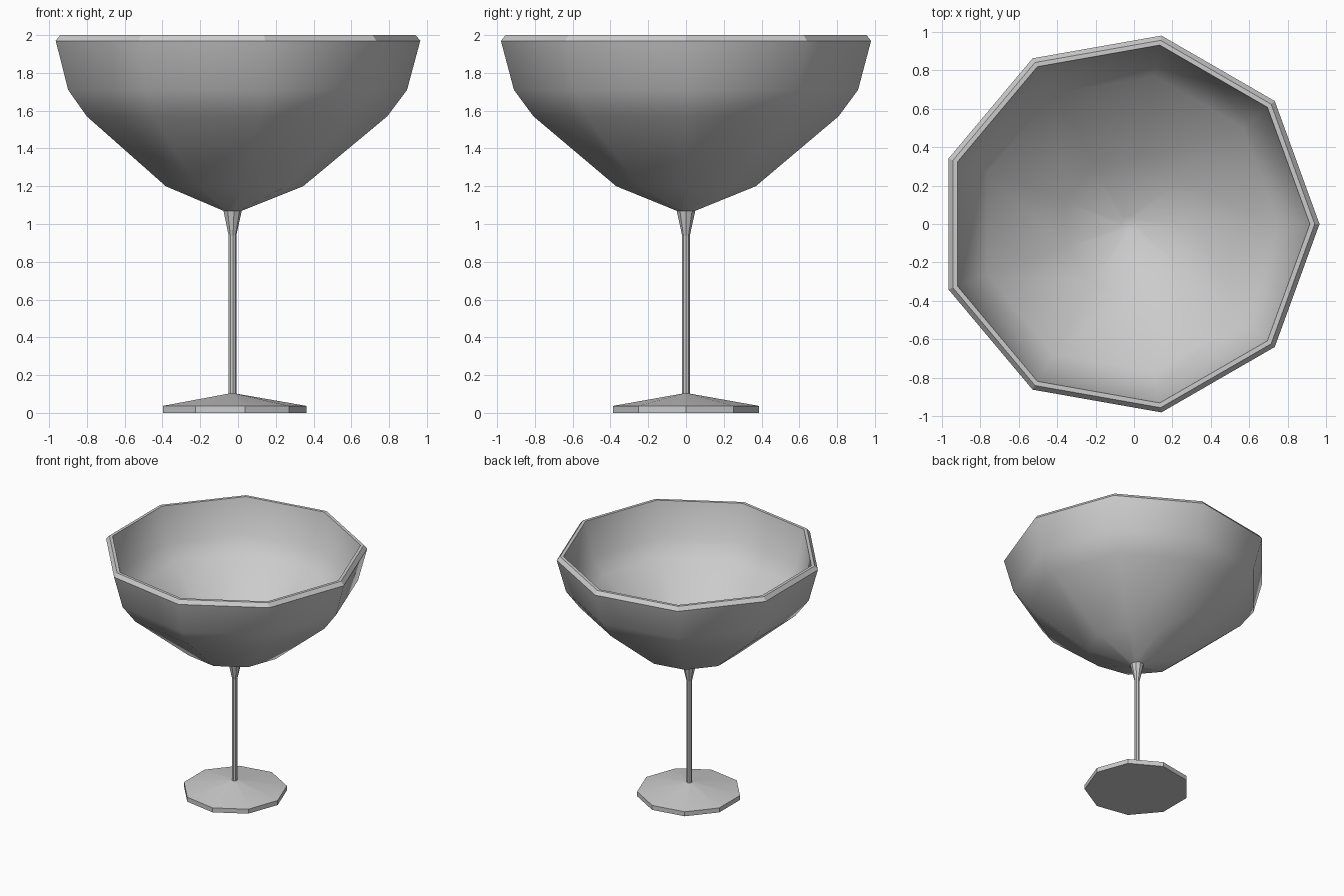
import bpy, bmesh, math

if "Cube" in bpy.data.objects:
    bpy.data.objects.remove(bpy.data.objects["Cube"])

SIDES = 9
CX = -0.03  # axis offset that centres the nine-sided outline on x = 0


def revolve(name, profile, flat=(), cap_start=False, cap_end=False):
    """Nine-sided turned shape from (radius, z) points; bands in 'flat' stay faceted."""
    bm = bmesh.new()
    rings = []
    for r, z in profile:
        rings.append([bm.verts.new((CX + r * math.cos(math.tau * i / SIDES),
                                    r * math.sin(math.tau * i / SIDES), z))
                      for i in range(SIDES)])
    for b in range(len(rings) - 1):
        lo, hi = rings[b], rings[b + 1]
        for i in range(SIDES):
            j = (i + 1) % SIDES
            f = bm.faces.new((lo[i], lo[j], hi[j], hi[i]))
            f.smooth = b not in flat
    if cap_start:
        bm.faces.new(rings[0][::-1])
    if cap_end:
        bm.faces.new(rings[-1]).smooth = True
    me = bpy.data.meshes.new(name)
    bm.to_mesh(me)
    bm.free()
    ob = bpy.data.objects.new(name, me)
    bpy.context.collection.objects.link(ob)
    return ob


# Bowl: outer wall, bevelled rim, inner wall
revolve("bowl",
        [(0.05, 1.07), (0.375, 1.2), (0.82, 1.57), (0.925, 1.71), (0.995, 1.97),
         (0.97, 2.0), (0.945, 2.0),
         (0.88, 1.72), (0.78, 1.6), (0.35, 1.24), (0.04, 1.11)],
        flat=(4, 5), cap_end=True)

# Stem, flaring where it meets the bowl
revolve("stem", [(0.021, 0.09), (0.021, 0.94), (0.05, 1.07)], flat=(0, 1))

# Foot: thin disc with a shallow conical top
revolve("foot", [(0.392, 0.0), (0.392, 0.037), (0.021, 0.102)],
        flat=(0,), cap_start=True)
